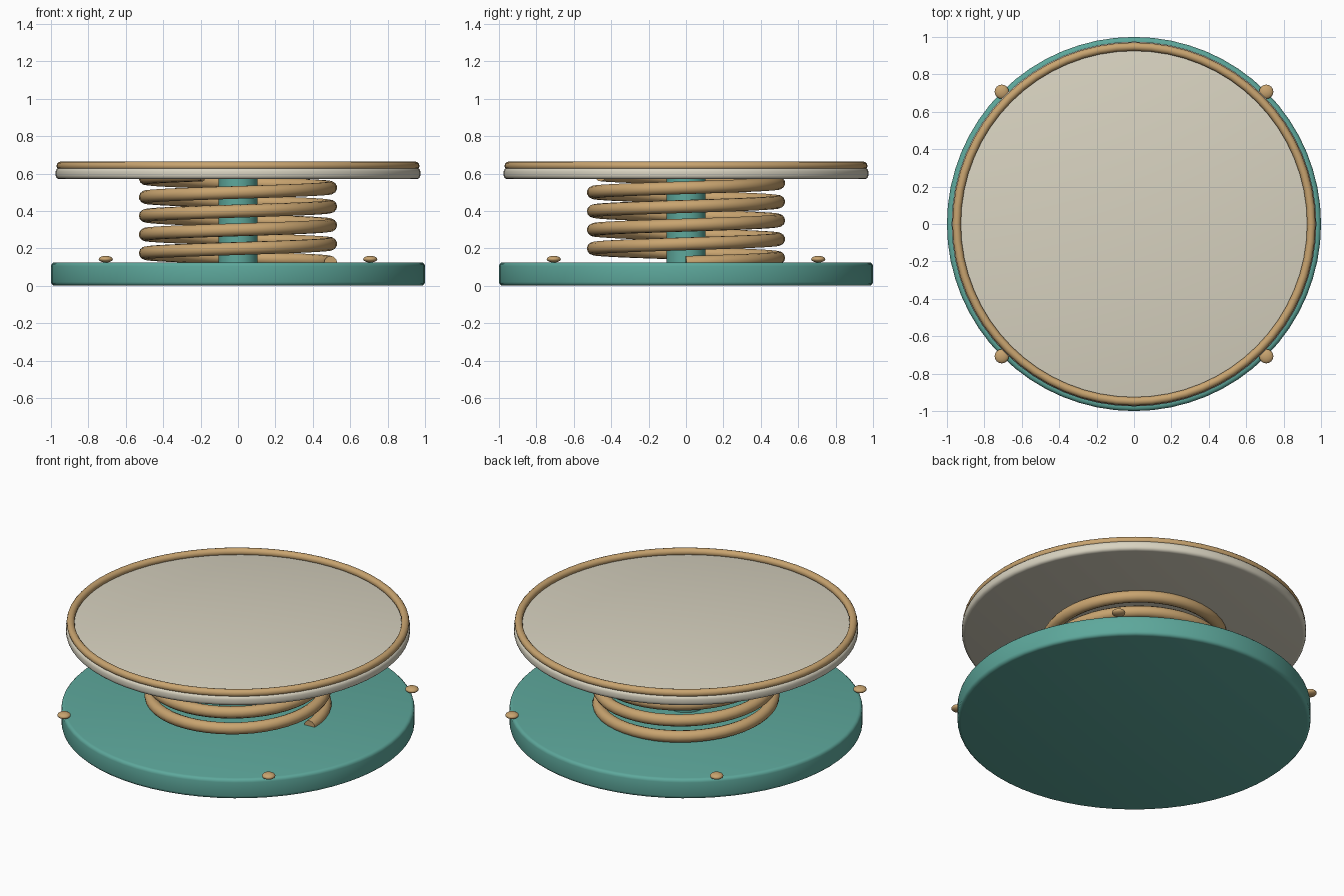
import bpy, math

if "Cube" in bpy.data.objects:
    bpy.data.objects.remove(bpy.data.objects["Cube"])

# Materials
def material(name, rgb):
    m = bpy.data.materials.new(name)
    m.diffuse_color = (*rgb, 1)
    m.use_nodes = True
    m.node_tree.nodes["Principled BSDF"].inputs["Base Color"].default_value = m.diffuse_color
    return m

TEAL = material("teal paint", (0.11, 0.39, 0.33))
CREAM = material("cream padding", (0.69, 0.65, 0.53))
TAN = material("tan metal", (0.58, 0.37, 0.16))

def finish(name, mat):
    ob = bpy.context.object
    ob.name = name
    ob.data.materials.append(mat)
    bpy.ops.object.shade_smooth_by_angle(angle=math.radians(40))
    return ob

def disc(name, mat, radius, z0, z1, bevel=0):
    bpy.ops.mesh.primitive_cylinder_add(vertices=64, radius=radius, depth=z1 - z0,
                                        location=(0, 0, (z0 + z1) / 2))
    ob = bpy.context.object
    if bevel:
        mod = ob.modifiers.new("rounded edge", 'BEVEL')
        mod.width, mod.segments = bevel, 3
        mod.limit_method = 'ANGLE'
        bpy.ops.object.modifier_apply(modifier=mod.name)
    return finish(name, mat)

# Base, central post and seat plate
disc("base", TEAL, 1.0, 0, 0.125, 0.02)
disc("post", TEAL, 0.105, 0.1, 0.6)
disc("seat_plate", CREAM, 0.975, 0.57, 0.63, 0.02)

# Rim around the seat
bpy.ops.mesh.primitive_torus_add(major_segments=64, minor_segments=12, major_radius=0.948,
                                 minor_radius=0.0225, location=(0, 0, 0.641))
finish("seat_rim", TAN)

# Coil spring: helix path with a round section
TURNS, STEPS, PITCH, RADIUS = 4.7, 48, 0.1, 0.495
count = int(TURNS * STEPS) + 1
curve = bpy.data.curves.new("spring", 'CURVE')
curve.dimensions = '3D'
curve.bevel_depth = 0.035
curve.bevel_resolution = 4
curve.use_fill_caps = True
path = curve.splines.new('POLY')
path.points.add(count - 1)
for i, p in enumerate(path.points):
    a = 2 * math.pi * i / STEPS
    p.co = (RADIUS * math.cos(a), RADIUS * math.sin(a), 0.124 + PITCH * i / STEPS, 1)
spring = bpy.data.objects.new("spring", curve)
bpy.context.collection.objects.link(spring)
bpy.ops.object.select_all(action='DESELECT')
spring.select_set(True)
bpy.context.view_layer.objects.active = spring
bpy.ops.object.convert(target='MESH')
finish("spring", TAN)

# Flattened bolt heads on the base edge
for k in range(4):
    a = math.pi / 4 + k * math.pi / 2
    bpy.ops.mesh.primitive_uv_sphere_add(segments=24, ring_count=12, radius=0.038,
                                         location=(math.cos(a), math.sin(a), 0.142))
    bpy.context.object.scale.z = 0.47
    bpy.ops.object.transform_apply(location=False, rotation=False, scale=True)
    finish("bolt_head_%d" % (k + 1), TAN)
